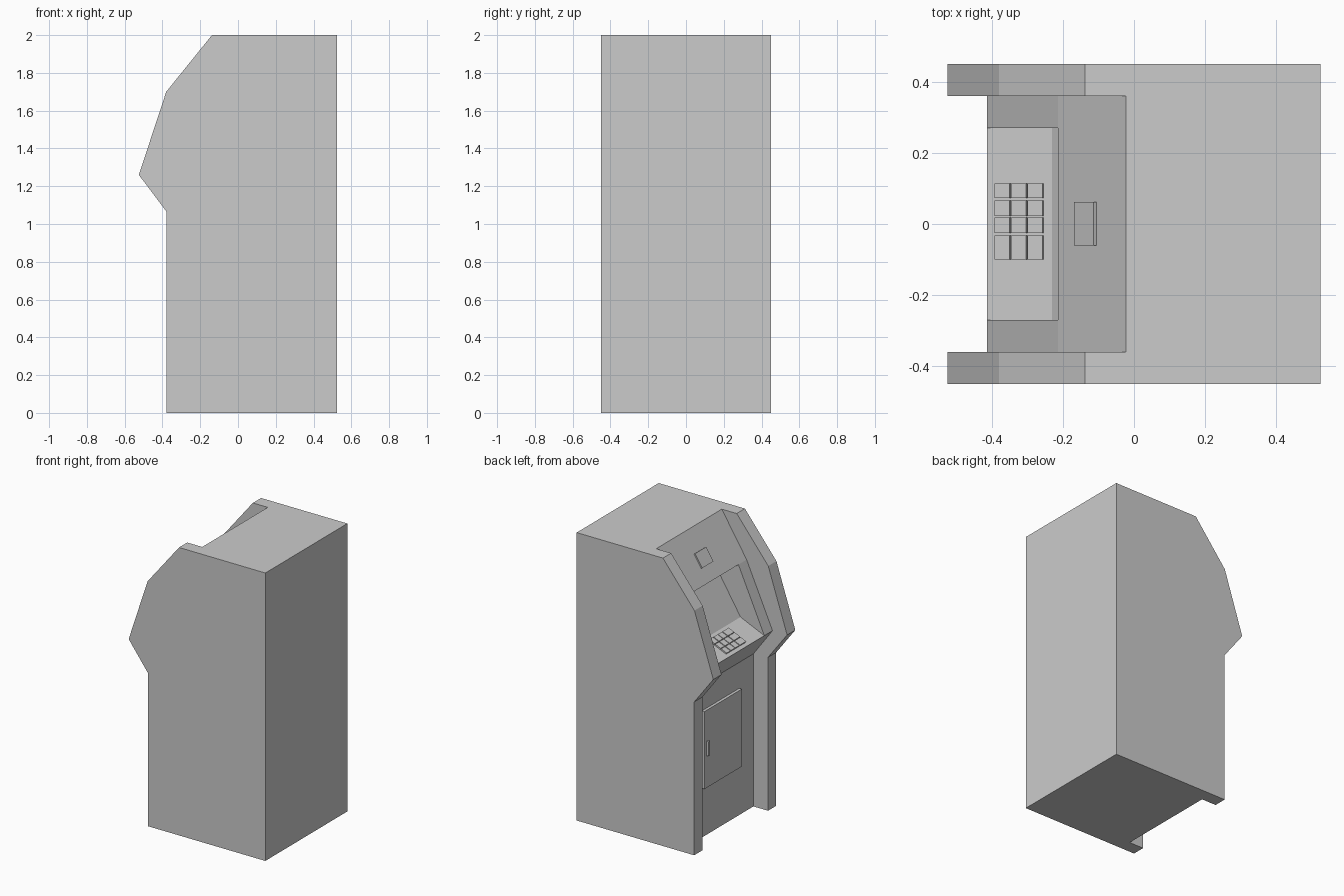
import bpy, bmesh
from mathutils import Vector

if "Cube" in bpy.data.objects:
    bpy.data.objects.remove(bpy.data.objects["Cube"])


def extrude_profile(name, pts, y0, y1):
    """Solid made from an x-z outline, swept from y0 to y1."""
    bm = bmesh.new()
    face = bm.faces.new([bm.verts.new((x, y0, z)) for x, z in pts])
    ext = bmesh.ops.extrude_face_region(bm, geom=[face])
    moved = [g for g in ext["geom"] if isinstance(g, bmesh.types.BMVert)]
    bmesh.ops.translate(bm, verts=moved, vec=(0, y1 - y0, 0))
    bmesh.ops.recalc_face_normals(bm, faces=bm.faces)
    me = bpy.data.meshes.new(name)
    bm.to_mesh(me)
    bm.free()
    ob = bpy.data.objects.new(name, me)
    bpy.context.collection.objects.link(ob)
    return ob


def raised_block(name, a, b, height, y0, y1, sink=0.004):
    """Low block standing on the sloped line a-b (front/low end first)."""
    a, b = Vector(a), Vector(b)
    d = (b - a).normalized()
    n = Vector((-d.y, d.x))
    pts = [a - n * sink, b - n * sink, b + n * height, a + n * height]
    return extrude_profile(name, pts, y0, y1)


def cut(target, cutter):
    mod = target.modifiers.new("cut", "BOOLEAN")
    mod.operation, mod.solver, mod.object = "DIFFERENCE", "EXACT", cutter
    bpy.context.view_layer.objects.active = target
    bpy.ops.object.modifier_apply(modifier=mod.name)
    bpy.data.objects.remove(cutter)


# Key points of the inset front
LIP, CREASE, TOP = (-0.413, 1.26), (-0.214, 1.70), (-0.023, 2.0)
SHELF_BACK = (-0.23, 1.34)

# Cabinet with flanking side panels
cabinet = extrude_profile("cabinet", [
    (-0.378, 0), (-0.378, 1.065), (-0.525, 1.26), (-0.38, 1.70),
    (-0.138, 2.0), (0.525, 2.0), (0.525, 0)], -0.45, 0.45)

# Front channel between the side panels
cut(cabinet, extrude_profile("channel_cutter", [
    (-1, -0.1), (-0.266, -0.1), (-0.266, 1.06), LIP, CREASE, TOP,
    (0.041, 2.1), (-1, 2.1)], -0.36, 0.36))

# Recess for the keypad shelf and leaning screen
cut(cabinet, extrude_profile("recess_cutter", [
    (-0.504, 1.22), SHELF_BACK, (-0.03, 1.66), CREASE, (-0.5, 1.70)],
    -0.27, 0.27))


def on_line(p, q, x):
    return (x, p[1] + (q[1] - p[1]) * (x - p[0]) / (q[0] - p[0]))


# Keypad: three rows of four keys, one column wider
columns = [(-0.10, -0.032), (-0.025, 0.018), (0.023, 0.066), (0.073, 0.114)]
for r in range(3):
    x0 = -0.388 + 0.046 * r
    for c, (y0, y1) in enumerate(columns):
        raised_block(f"key_{r}_{c}", on_line(LIP, SHELF_BACK, x0),
                     on_line(LIP, SHELF_BACK, x0 + 0.042), 0.01, y0, y1)

# Raised card reader plate on the upper slope
raised_block("card_reader", on_line(CREASE, TOP, -0.16),
             on_line(CREASE, TOP, -0.105), 0.01, -0.06, 0.062)

# Service door and its handle
raised_block("service_door", (-0.266, 0.342), (-0.266, 0.88), 0.02, -0.205, 0.205)
raised_block("door_handle", (-0.286, 0.565), (-0.286, 0.665), 0.015, 0.165, 0.183)
